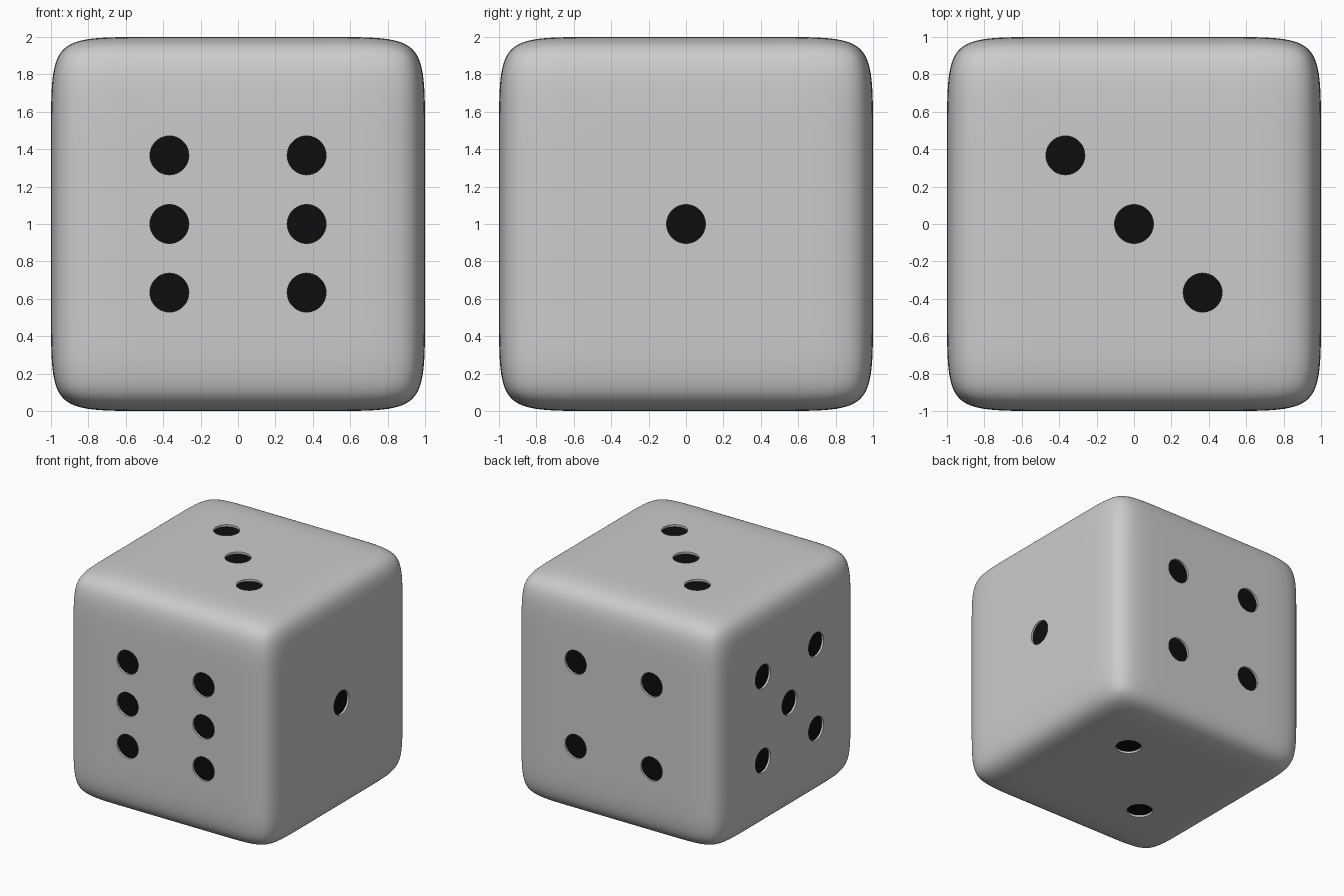
import bpy, bmesh, math
from mathutils import Vector, Matrix

if "Cube" in bpy.data.objects:
    bpy.data.objects.remove(bpy.data.objects["Cube"])

LOOP = 0.6       # support loop position on each face
PITCH = 0.367    # spot spacing
SPOT_R = 0.104
DEPTH = 0.02     # spot recess depth
CENTRE = Vector((0, 0, 1))

black = bpy.data.materials.new("spot_black")
black.diffuse_color = (0.004, 0.004, 0.004, 1)
black.use_nodes = True
black.node_tree.nodes["Principled BSDF"].inputs["Base Color"].default_value = black.diffuse_color


def add_object(name, bm):
    mesh = bpy.data.meshes.new(name)
    bm.to_mesh(mesh)
    bm.free()
    obj = bpy.data.objects.new(name, mesh)
    bpy.context.collection.objects.link(obj)
    return obj


# Spot layouts: face normal, face u axis, face v axis, grid positions
corners = [(-1, -1), (1, -1), (-1, 1), (1, 1)]
X, Y, Z = Vector((1, 0, 0)), Vector((0, 1, 0)), Vector((0, 0, 1))
faces = [
    (-Y, X, Z, corners + [(-1, 0), (1, 0)]),       # front: six
    (X, Y, Z, [(0, 0)]),                           # right: one
    (Z, X, Y, [(-1, 1), (0, 0), (1, -1)]),         # top: three
    (Y, X, Z, corners),                            # back: four
    (-X, Y, Z, corners + [(0, 0)]),                # left: five
    (-Z, X, Y, [(-1, -1), (1, 1)]),                # bottom: two
]

# Cutters for the recesses, and the black floors inside them
cut_bm, floor_bm = bmesh.new(), bmesh.new()
for normal, u, v, spots in faces:
    turn = normal.to_track_quat('Z', 'Y').to_matrix().to_4x4()
    for i, j in spots:
        at = CENTRE + normal + (u * i + v * j) * PITCH
        bmesh.ops.create_cone(cut_bm, cap_ends=True, segments=48,
                              radius1=SPOT_R, radius2=SPOT_R, depth=2 * DEPTH,
                              matrix=Matrix.Translation(at) @ turn)
        bmesh.ops.create_circle(floor_bm, cap_ends=True, segments=48, radius=SPOT_R,
                                matrix=Matrix.Translation(at - normal * (DEPTH - 0.002)) @ turn)
cutter = add_object("spot_cutter", cut_bm)
cutter.hide_render = True
floors = add_object("spots", floor_bm)
floors.data.materials.append(black)

# Rounded cube: support loops plus subdivision
bm = bmesh.new()
bmesh.ops.create_cube(bm, size=2)
for axis in (X, Y, Z):
    for side in (-LOOP, LOOP):
        bmesh.ops.bisect_plane(bm, geom=bm.verts[:] + bm.edges[:] + bm.faces[:],
                               plane_co=axis * side, plane_no=axis)
bmesh.ops.translate(bm, verts=bm.verts[:], vec=CENTRE)
for f in bm.faces:
    f.smooth = True
body = add_object("cube_body", bm)
sub = body.modifiers.new("round", 'SUBSURF')
sub.levels = sub.render_levels = 4
cut = body.modifiers.new("recess", 'BOOLEAN')
cut.operation = 'DIFFERENCE'
cut.solver = 'EXACT'
cut.object = cutter

# Bake the modifiers so sharpness is judged on the final shape
deps = bpy.context.evaluated_depsgraph_get()
baked = bpy.data.meshes.new_from_object(body.evaluated_get(deps))
body.modifiers.clear()
body.data = baked
bpy.data.objects.remove(cutter)

bpy.ops.object.select_all(action='DESELECT')
body.select_set(True)
bpy.context.view_layer.objects.active = body
bpy.ops.object.shade_smooth_by_angle(angle=math.radians(30))
